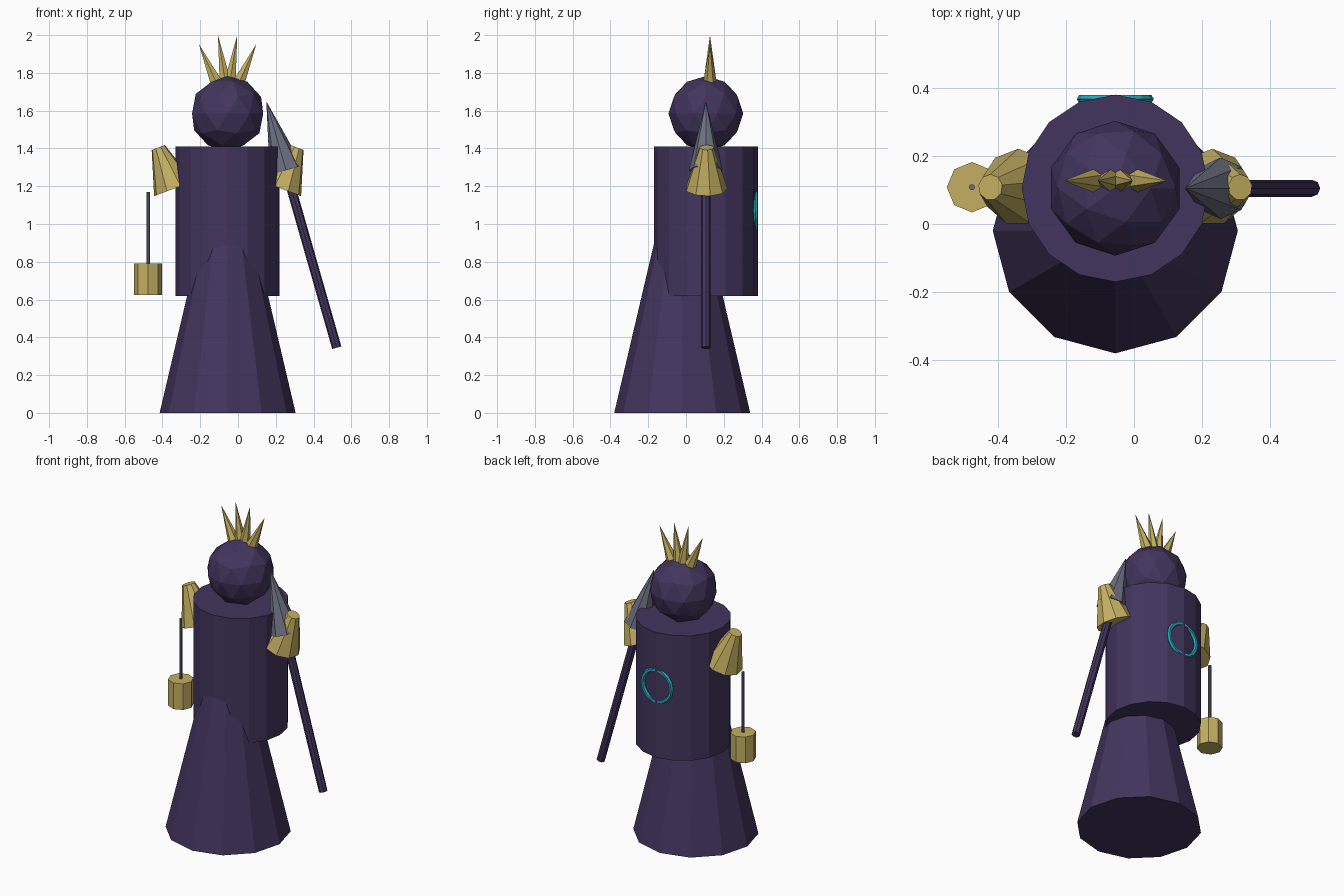
import bpy, math
from mathutils import Vector

if "Cube" in bpy.data.objects:
    bpy.data.objects.remove(bpy.data.objects["Cube"])

CX, CY = -0.055, 0.105   # body axis


def material(name, rgb):
    m = bpy.data.materials.new(name)
    m.diffuse_color = (*rgb, 1)
    m.use_nodes = True
    m.node_tree.nodes["Principled BSDF"].inputs["Base Color"].default_value = m.diffuse_color
    return m


PURPLE = material("purple_cloth", (0.055, 0.035, 0.11))
GOLD = material("gold", (0.55, 0.43, 0.12))
STEEL = material("steel", (0.15, 0.16, 0.22))
TEAL = material("teal", (0.02, 0.4, 0.5))


def finish(name, mat):
    ob = bpy.context.object
    ob.name = name
    ob.data.materials.append(mat)
    return ob


def taper(name, a, b, ra, rb, sides, mat):
    """Cone or cylinder running from point a (radius ra) to point b (radius rb)."""
    a, b = Vector(a), Vector(b)
    d = b - a
    bpy.ops.mesh.primitive_cone_add(vertices=sides, radius1=ra, radius2=rb, depth=d.length,
                                    location=(a + b) / 2,
                                    rotation=(0, math.atan2(d.x, d.z), 0))
    return finish(name, mat)


# robe skirt and torso
taper("skirt", (CX, -0.02, 0), (CX, -0.02, 1.0), 0.36, 0.125, 12, PURPLE)
taper("torso", (CX, CY, 0.62), (CX, CY, 1.41), 0.275, 0.275, 16, PURPLE)

# head
bpy.ops.mesh.primitive_ico_sphere_add(subdivisions=2, radius=0.198, location=(CX, CY, 1.585))
finish("head", PURPLE)

# crown spikes and shoulder guards, mirrored about the body axis
for s, side in ((-1, "left"), (1, "right")):
    taper(f"crown_spike_outer_{side}", (CX + s * 0.065, 0.127, 1.76),
          (CX + s * 0.152, 0.127, 1.952), 0.034, 0, 6, GOLD)
    taper(f"crown_spike_inner_{side}", (CX + s * 0.013, 0.127, 1.755),
          (CX + s * 0.051, 0.127, 2.0), 0.034, 0, 6, GOLD)
    taper(f"shoulder_guard_{side}", (CX + s * 0.285, 0.108, 1.187),
          (CX + s * 0.367, 0.108, 1.405), 0.113, 0.038, 9, GOLD)

# spear: shaft and blade on one slanted line
tip, foot = Vector((0.15, CY, 1.65)), Vector((0.523, CY, 0.345))
axis = (foot - tip).normalized()
base = tip + axis * 0.38
taper("spear_shaft", foot, base - axis * 0.03, 0.025, 0.025, 8, PURPLE)
taper("spear_blade", base, tip, 0.09, 0, 8, STEEL)

# hanging lantern
taper("lantern_rod", (-0.476, 0.108, 0.78), (-0.476, 0.108, 1.17), 0.009, 0.009, 8, STEEL)
taper("lantern", (-0.476, 0.108, 0.625), (-0.476, 0.108, 0.79), 0.074, 0.074, 8, GOLD)

# ring set into the back
bpy.ops.mesh.primitive_torus_add(major_segments=16, minor_segments=6, major_radius=0.1,
                                 minor_radius=0.013, location=(CX, 0.367, 1.07),
                                 rotation=(math.pi / 2, 0, 0))
finish("back_ring", TEAL)
